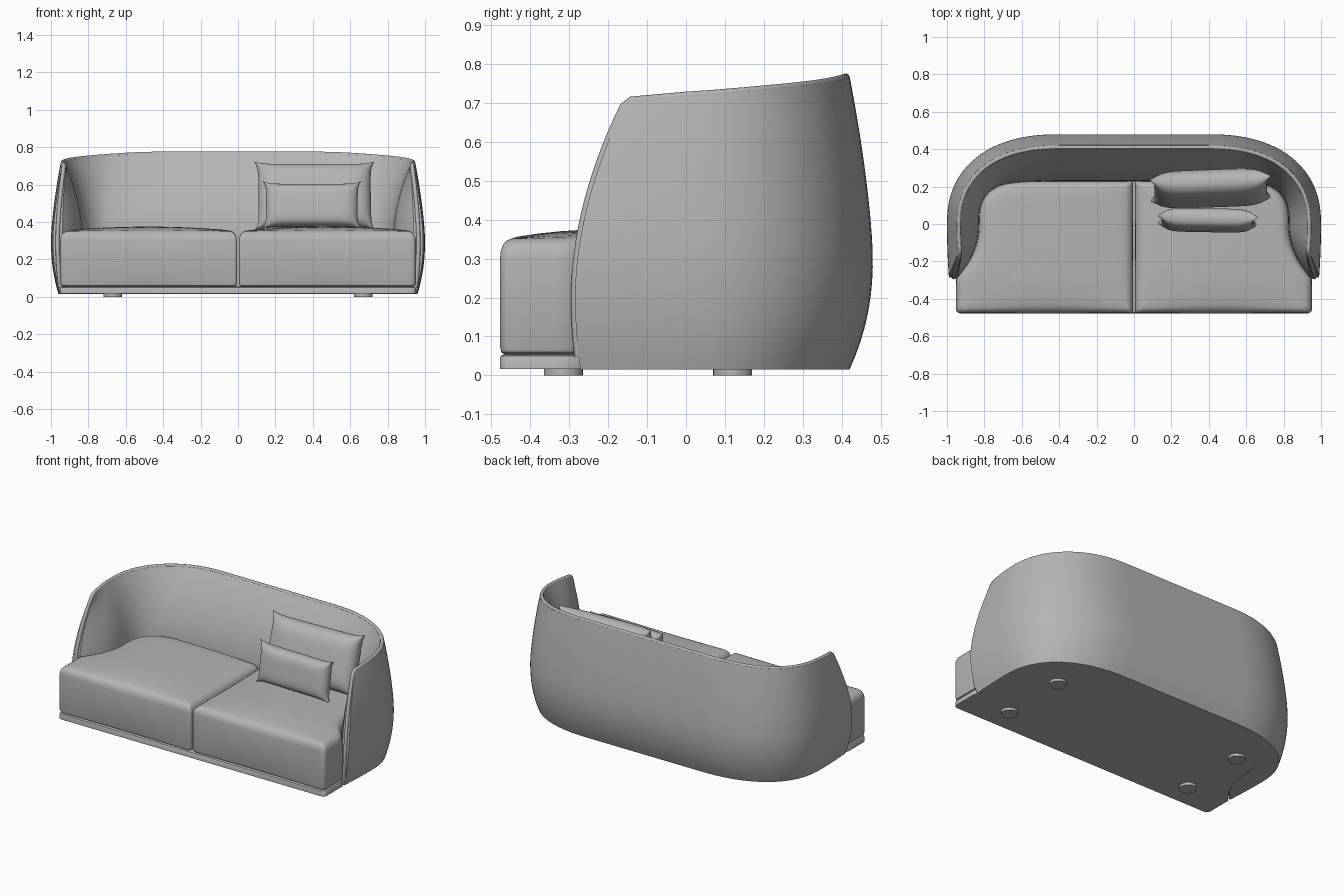
import bpy
import bmesh
from math import sin, cos, pi, radians, hypot
from mathutils import Vector

if "Cube" in bpy.data.objects:
    bpy.data.objects.remove(bpy.data.objects["Cube"], do_unlink=True)

GREY = (0.46, 0.46, 0.46, 1)
fabric = bpy.data.materials.new("grey fabric")
fabric.use_nodes = True
fabric.diffuse_color = GREY
fabric.node_tree.nodes["Principled BSDF"].inputs["Base Color"].default_value = GREY


def finish(name, bm, angle=40):
    """Turn a bmesh into a smooth shaded object."""
    bmesh.ops.recalc_face_normals(bm, faces=bm.faces)
    mesh = bpy.data.meshes.new(name)
    bm.to_mesh(mesh)
    bm.free()
    mesh.materials.append(fabric)
    obj = bpy.data.objects.new(name, mesh)
    bpy.context.collection.objects.link(obj)
    bpy.ops.object.select_all(action='DESELECT')
    obj.select_set(True)
    bpy.context.view_layer.objects.active = obj
    bpy.ops.object.shade_smooth_by_angle(angle=radians(angle))
    return obj


# Shell shape rules: front edge, bulge and top line
SEAT_Z, FLOOR_Z, ROWS = 0.3, 0.015, 20


def front_y(z):
    if z < 0.2:
        return -0.285 + 0.4 * (0.2 - z) ** 2
    return -0.285 + 0.13 * ((z - 0.2) / 0.5) ** 1.9


def bulge_inset(z):
    """Inset from the widest plan, as (sideways, backwards)."""
    if z < 0.3:
        k = ((0.3 - z) / 0.285) ** 2.2
        return 0.04 * k, 0.06 * k
    k = ((z - 0.3) / 0.46) ** 1.5
    return 0.06 * k, 0.058 * k


# A column is (s, a): s runs along the arm, a around the back corner
columns = [(i / 12, 0) for i in range(12)] + [(1, i / 24 * pi / 2) for i in range(25)]


def outer(col, z, extra=0):
    s, a = col
    dx, dy = bulge_inset(z)
    x = 0.4 + (0.6 - dx - extra) * max(cos(a), 0) ** 0.87 - 0.01 * (1 - s) ** 2
    y = (0.48 - dy - extra) * sin(a) ** 0.87 if s == 1 else front_y(z) * (1 - s)
    return x, y


def seat_edge(col, z=SEAT_Z):
    s, a = col
    x = 0.55 + 0.28 * max(cos(a), 0) ** 0.74 + 0.11 * (1 - s) ** 2.2
    y = 0.23 * sin(a) ** 0.74 if s == 1 else front_y(z) * (1 - s)
    return x, y


def top_z(col):
    s, a = col
    y = 0.41 * sin(a) if s == 1 else -0.15 * (1 - s)
    return 0.718 + 0.09 * y + 0.01 * sin(a) ** 8 - (0.014 if s == 0 else 0)


def inner(col, z):
    zt = top_z(col)
    w = max(0, (z - SEAT_Z) / (zt - SEAT_Z)) ** 1.9
    sx, sy = seat_edge(col, z)
    rx, ry = outer(col, zt, 0.022)
    y = sy * (1 - w) + ry * w if col[0] == 1 else sy
    return min(sx * (1 - w) + rx * w, outer(col, z)[0] - 0.012), y


def shell_column(col, side):
    zs = [FLOOR_Z + (top_z(col) - FLOOR_Z) * i / ROWS for i in range(ROWS + 1)]
    ring = [(*outer(col, z), z) for z in zs] + [(*inner(col, z), z) for z in reversed(zs)]
    return [Vector((side * x, y, z)) for x, y, z in ring]


# Curved back and arms
rings = [shell_column(c, 1) for c in columns]
rings += [shell_column(c, -1) for c in reversed(columns)]
bm = bmesh.new()
verts = [[bm.verts.new(p) for p in ring] for ring in rings]
n = len(verts[0])
for r0, r1 in zip(verts, verts[1:]):
    for j in range(n):
        k = (j + 1) % n
        bm.faces.new((r0[j], r0[k], r1[k], r1[j]))
for end in (verts[0], verts[-1]):
    for j in range(ROWS):
        bm.faces.new((end[j], end[j + 1], end[n - 2 - j], end[n - 1 - j]))
finish("back_shell", bm)

# Piping along the arm fronts and the top rim
mid = [[(r[j] + r[n - 1 - j]) / 2 for j in range(ROWS + 1)] for r in rings]
path = mid[0][1:] + [m[-1] for m in mid[1:-1]] + mid[-1][:0:-1]
curve = bpy.data.curves.new("rim_piping", 'CURVE')
curve.dimensions = '3D'
curve.bevel_depth = 0.011
curve.bevel_resolution = 2
curve.use_fill_caps = True
spline = curve.splines.new('POLY')
spline.points.add(len(path) - 1)
for point, p in zip(spline.points, path):
    point.co = (*p, 1)
spline.use_smooth = True
curve.materials.append(fabric)
bpy.context.collection.objects.link(bpy.data.objects.new("rim_piping", curve))


def densify(points, step=0.04):
    """Split long sides of a closed outline."""
    out = []
    for p, q in zip(points, points[1:] + points[:1]):
        count = max(1, round(hypot(q[0] - p[0], q[1] - p[1]) / step))
        out += [(p[0] + (q[0] - p[0]) * i / count, p[1] + (q[1] - p[1]) * i / count)
                for i in range(count)]
    return out


def arc(cx, cy, r, start):
    """Quarter circle for a rounded outline corner."""
    return [(cx + r * cos(radians(start + t)), cy + r * sin(radians(start + t)))
            for t in range(0, 91, 18)]


def slab(name, outline, profile, center):
    """Stack copies of an outline drawn in towards a centre."""
    bm = bmesh.new()
    cx, cy = center
    loops = []
    for inset, z in profile:
        loop = []
        for x, y in outline:
            f = min(inset / hypot(x - cx, y - cy), 0.85)
            loop.append(bm.verts.new((x + (cx - x) * f, y + (cy - y) * f, z)))
        loops.append(loop)
    m = len(outline)
    for l0, l1 in zip(loops, loops[1:]):
        for i in range(m):
            k = (i + 1) % m
            bm.faces.new((l0[i], l0[k], l1[k], l1[i]))
    for loop in (loops[0], loops[-1]):
        hub = bm.verts.new((cx, cy, loop[0].co.z))
        for i in range(m):
            bm.faces.new((loop[i], loop[(i + 1) % m], hub))
    return finish(name, bm)


# Two seat cushions with a soft crown
side_curve = [(0.952, -0.295)] + [seat_edge(c) for c in columns[1:]]
front_corner = arc(0.927, -0.453, 0.025, -90)
cushion = densify(arc(0.02, -0.463, 0.015, 180) + front_corner + side_curve
                  + arc(0.02, 0.215, 0.015, 90))
cushion_profile = [(0.06, 0.052), (0.02, 0.054), (0.006, 0.06), (0, 0.075), (0, 0.3),
                   (0.004, 0.32), (0.014, 0.336), (0.03, 0.346), (0.05, 0.35),
                   (0.1, 0.351), (0.16, 0.351), (0.22, 0.351), (0.3, 0.351)]
for label, side in (("left", 1), ("right", -1)):
    seat = slab(label + "_seat_cushion", [(side * x, y) for x, y in cushion],
                cushion_profile, (side * 0.44, -0.13))
    for v in seat.data.vertices:
        if v.co.z > 0.31:
            across = max(0, 1 - ((abs(v.co.x) - 0.48) / 0.48) ** 2)
            along = sin(min(1, (v.co.y + 0.478) / 0.26) * pi / 2)
            v.co.z += 0.024 * across * along

# Thin base plate below the cushions
half = front_corner + side_curve
base = densify(half + [(-x, y) for x, y in reversed(half)])
slab("base_plate", base, [(0, 0.017), (0, 0.045), (0.004, 0.05), (0.03, 0.054)],
     (0, -0.13))

# Round feet
for y, place in ((-0.315, "front"), (0.12, "back")):
    for side, label in ((1, "left"), (-1, "right")):
        bm = bmesh.new()
        bmesh.ops.create_cone(bm, cap_ends=True, segments=32, radius1=0.05,
                              radius2=0.05, depth=0.022)
        bmesh.ops.translate(bm, verts=bm.verts, vec=(side * 0.67, y, 0.011))
        finish(f"{place}_{label}_foot", bm)


def pillow(name, width, height, thick, location, lean, yaw):
    """Puffed cushion with pinched corners."""
    bm = bmesh.new()
    bmesh.ops.create_grid(bm, x_segments=36, y_segments=26, size=1)
    bmesh.ops.solidify(bm, geom=bm.faces[:], thickness=0.1)
    mean = sum(v.co.z for v in bm.verts) / len(bm.verts)
    for v in bm.verts:
        u, w = v.co.x, v.co.y
        face = 1 if v.co.z > mean else -1
        u, w = max(-1, min(1, u)), max(-1, min(1, w))
        u, w = sin(u * pi / 2), sin(w * pi / 2)
        puff = max(0, (1 - u ** 6) * (1 - w ** 4)) ** 0.55
        x = width / 2 * u - 0.02 * u ** 3 * (1 - w ** 6)
        z = height / 2 * w - 0.016 * w ** 3 * (1 - u ** 8)
        v.co = (x, face * (0.004 + thick / 2 * puff), z)
    obj = finish(name, bm, 60)
    obj.location = location
    obj.rotation_euler = (radians(-lean), 0, radians(yaw))


# Loose pillows on the left seat
pillow("large_pillow", 0.64, 0.38, 0.145, (0.41, 0.19, 0.54), 17, 2)
pillow("small_pillow", 0.53, 0.26, 0.105, (0.395, 0.02, 0.49), 9, -1)
